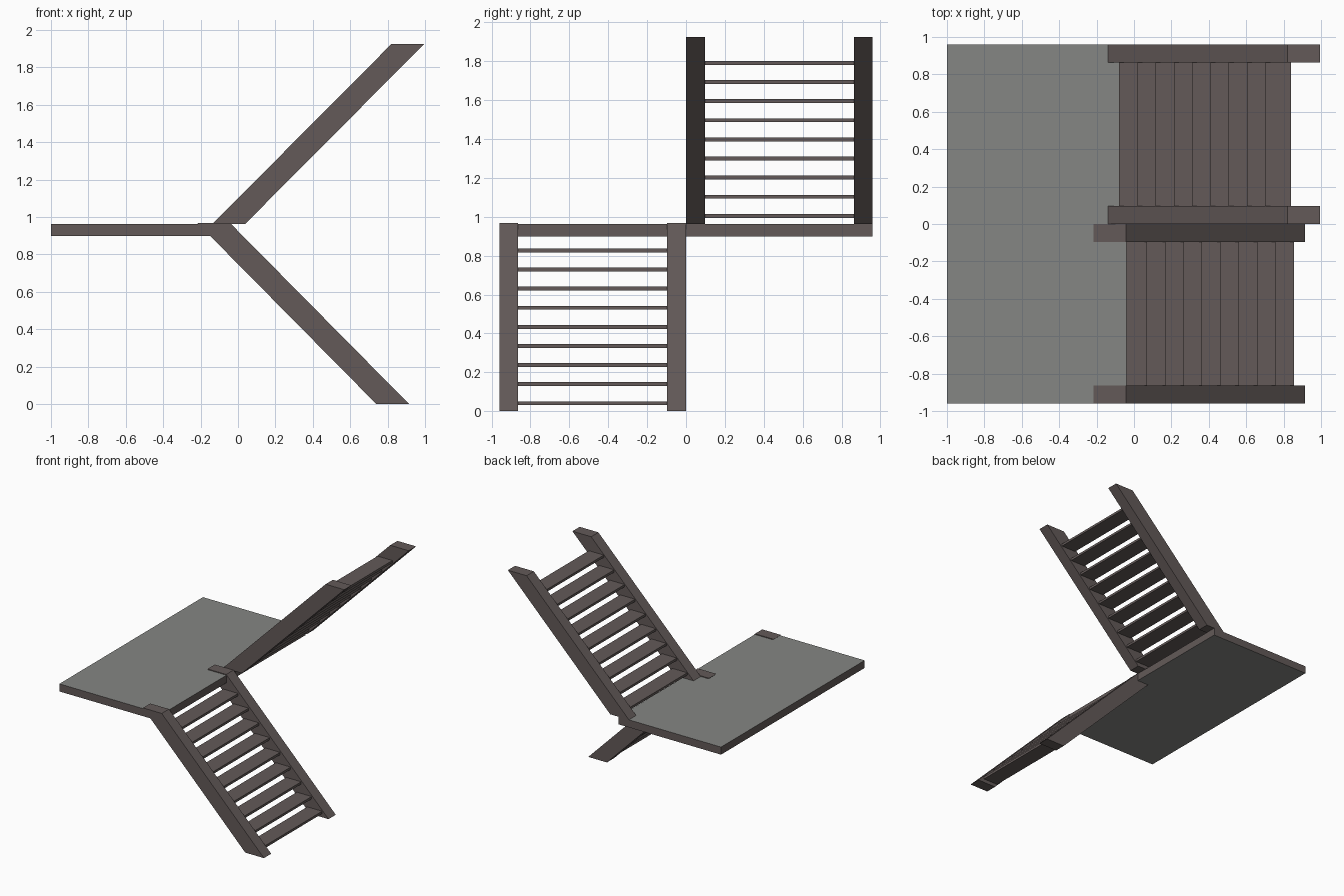
import bpy, bmesh

if "Cube" in bpy.data.objects:
    bpy.data.objects.remove(bpy.data.objects["Cube"])

def material(name, rgb):
    m = bpy.data.materials.new(name)
    m.diffuse_color = (*rgb, 1)
    m.use_nodes = True
    m.node_tree.nodes["Principled BSDF"].inputs["Base Color"].default_value = m.diffuse_color
    return m

brown = material("dark_brown", (0.125, 0.102, 0.099))
grey = material("slab_grey", (0.235, 0.24, 0.228))

def prism(name, profile, y0, y1, mats):
    """Extrude an x-z profile along y."""
    bm = bmesh.new()
    face = bm.faces.new([bm.verts.new((x, y0, z)) for x, z in profile])
    ext = bmesh.ops.extrude_face_region(bm, geom=[face])["geom"]
    verts = [v for v in ext if isinstance(v, bmesh.types.BMVert)]
    bmesh.ops.translate(bm, verts=verts, vec=(0, y1 - y0, 0))
    bmesh.ops.recalc_face_normals(bm, faces=bm.faces)
    me = bpy.data.meshes.new(name)
    bm.to_mesh(me)
    bm.free()
    for m in mats:
        me.materials.append(m)
    ob = bpy.data.objects.new(name, me)
    bpy.context.collection.objects.link(ob)
    return ob

def box(x0, x1, z0, z1):
    return [(x0, z0), (x1, z0), (x1, z1), (x0, z1)]

# landing: grey top and underside, brown edges
landing = prism("landing", box(-1, -0.04, 0.898, 0.962), -0.96, 0.96, [brown, grey])
for p in landing.data.polygons:
    p.material_index = 1 if abs(p.normal.z) > 0.5 else 0

W = 0.175   # horizontal width of a stringer
flights = {
    # name: (bottom left x, top left x, z0, z1, y0, y1, first tread x, first tread z, step in x)
    "lower": (0.74, -0.217, 0.0, 0.968, -0.96, 0.0, 0.717, 0.041, -0.0983),
    "upper": (-0.138, 0.82, 0.962, 1.925, 0.0, 0.96, -0.08, 1.005, 0.0977),
}
for name, (xb, xt, z0, z1, y0, y1, tx, tz, dx) in flights.items():
    # pair of sloping stringers, cut level at both ends
    profile = [(xb, z0), (xb + W, z0), (xt + W, z1), (xt, z1)]
    for side, a, b in (("front", y0, y0 + 0.097), ("back", y1 - 0.097, y1)):
        prism(f"{name}_stringer_{side}", profile, a, b, [brown])
    # nine open treads
    for i in range(9):
        x, z = tx + i * dx, tz + i * 0.0983
        prism(f"{name}_tread_{i + 1}", box(x, x + 0.139, z - 0.01, z + 0.01),
              y0 + 0.096, y1 - 0.096, [brown])
